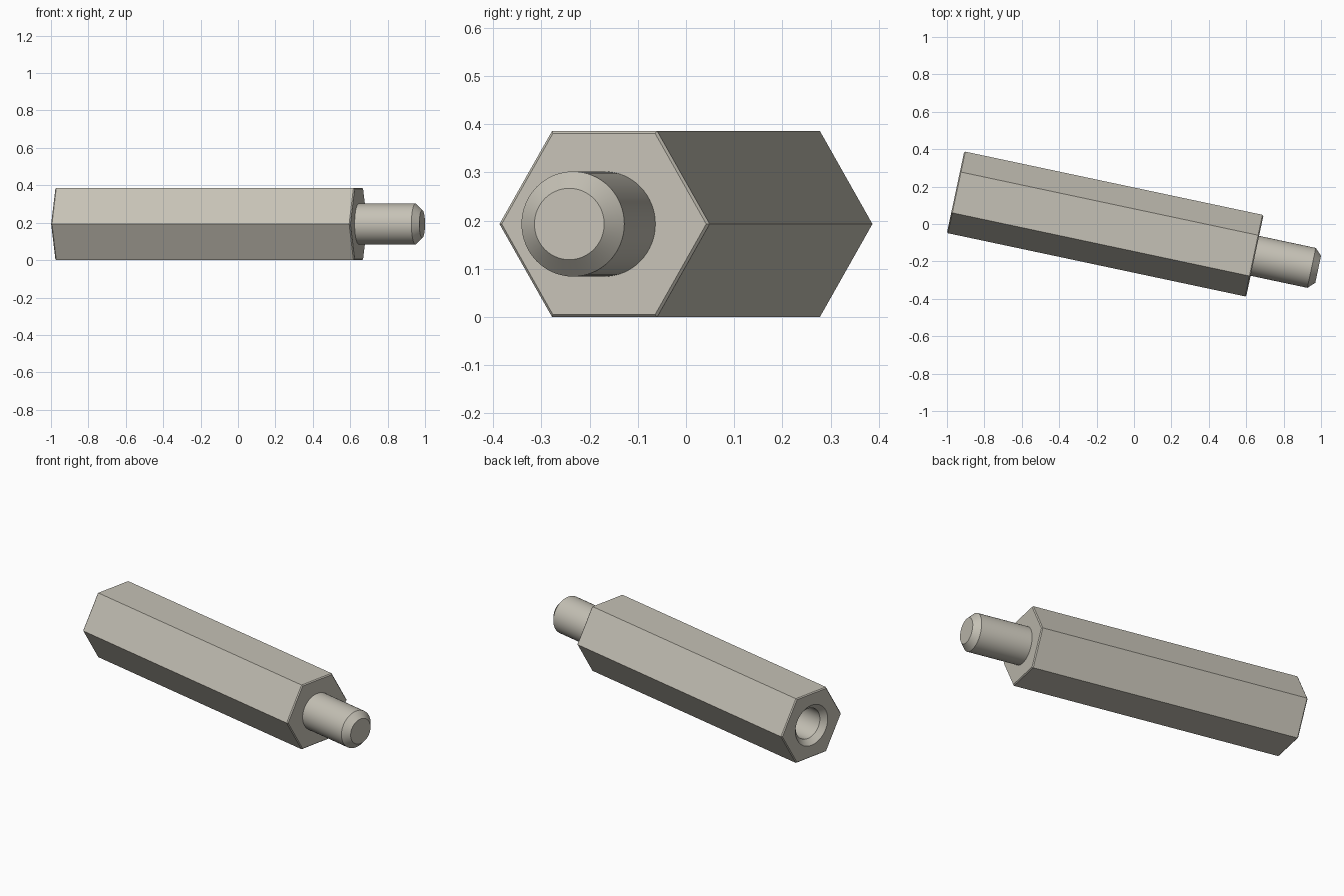
import bpy
import bmesh
from math import cos, sin, pi, radians
from mathutils import Matrix

if "Cube" in bpy.data.objects:
    bpy.data.objects.remove(bpy.data.objects["Cube"])

HALF_FLATS = 0.193
LENGTH = 1.636
EDGE = 0.006
TURN = radians(-12)
# Local x runs along the spacer, starting at its threaded-hole end
PLACE = Matrix.Translation((-0.954, 0.17, HALF_FLATS)) @ Matrix.Rotation(TURN, 4, "Z")

metal = bpy.data.materials.new("warm grey metal")
metal.use_nodes = True
colour = (0.56, 0.535, 0.465, 1)
metal.diffuse_color = colour
metal.node_tree.nodes["Principled BSDF"].inputs["Base Color"].default_value = colour


def lathe(name, profile, sides):
    """Closed solid around local x from (position, radius) rings."""
    bm = bmesh.new()
    rings = []
    for x, r in profile:
        angles = [2 * pi * i / sides for i in range(sides)]
        rings.append([bm.verts.new((x, r * cos(a), r * sin(a))) for a in angles])
    for a, b in zip(rings, rings[1:]):
        for i in range(sides):
            j = (i + 1) % sides
            bm.faces.new((a[i], a[j], b[j], b[i]))
    bm.faces.new(rings[0])
    bm.faces.new(rings[-1])
    bmesh.ops.recalc_face_normals(bm, faces=bm.faces)
    mesh = bpy.data.meshes.new(name)
    bm.to_mesh(mesh)
    bm.free()
    mesh.materials.append(metal)
    obj = bpy.data.objects.new(name, mesh)
    bpy.context.collection.objects.link(obj)
    obj.matrix_world = PLACE
    return obj


def activate(obj):
    bpy.ops.object.select_all(action="DESELECT")
    obj.select_set(True)
    bpy.context.view_layer.objects.active = obj


# Hexagonal body with finely chamfered ends
corner = HALF_FLATS / cos(pi / 6)
body = lathe("hex_body", [(0, corner - EDGE), (EDGE, corner),
                          (LENGTH - EDGE, corner), (LENGTH, corner - EDGE)], 6)

# Countersunk blind hole
cutter = lathe("hole_cutter", [(-0.02, 0.14), (0.03, 0.09), (0.55, 0.09)], 64)
cutter.hide_render = True
cut = body.modifiers.new("hole", "BOOLEAN")
cut.operation = "DIFFERENCE"
cut.solver = "EXACT"
cut.object = cutter
activate(body)
bpy.ops.object.modifier_apply(modifier=cut.name)
bpy.data.objects.remove(cutter)

# Round stud with chamfered tip
tip = LENGTH + 0.346
stud = lathe("stud", [(LENGTH - 0.02, 0.109), (tip - 0.036, 0.109), (tip, 0.074)], 64)

for part in (body, stud):
    activate(part)
    bpy.ops.object.shade_smooth_by_angle(angle=radians(30))
